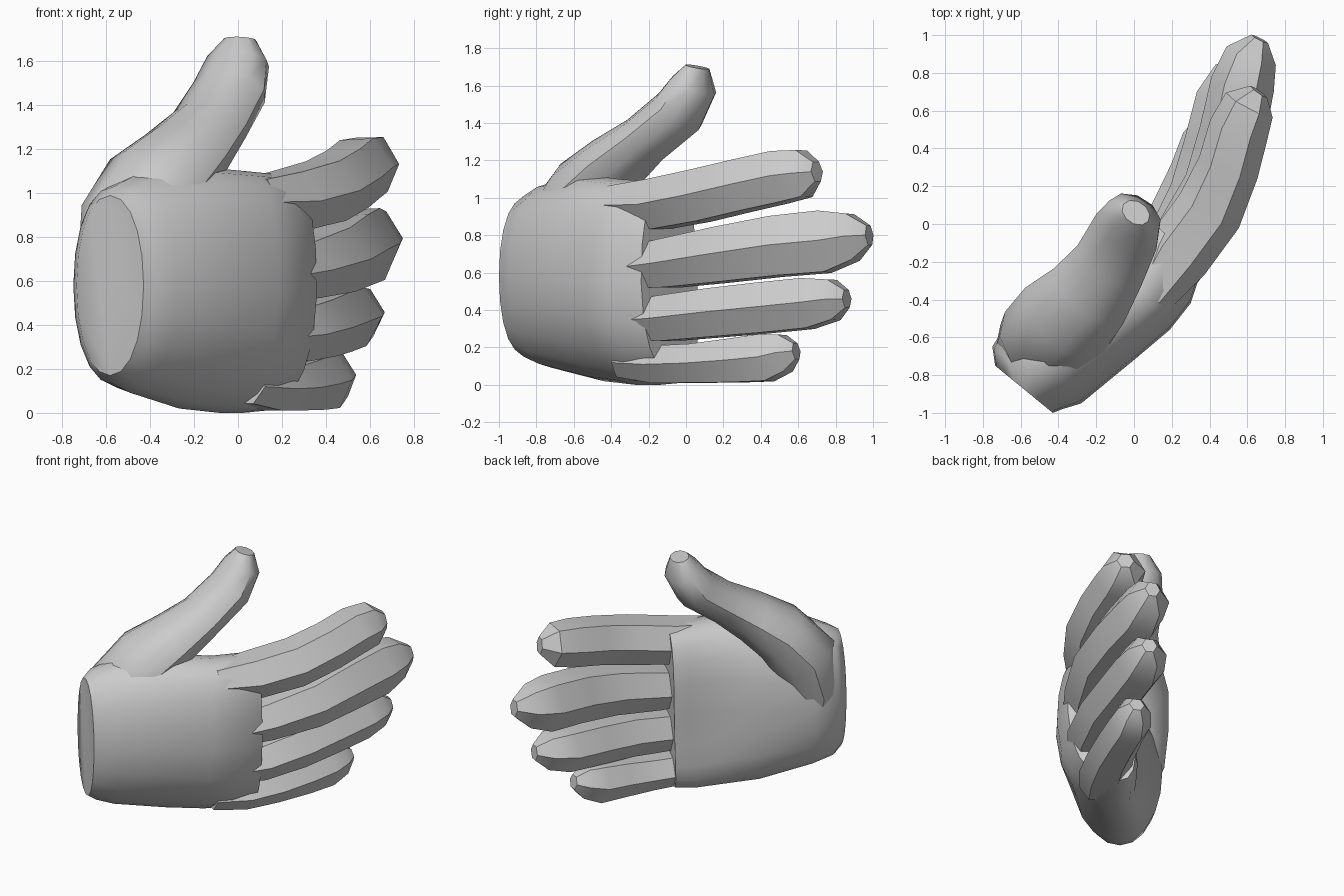
import bpy, bmesh, math
from mathutils import Vector

if "Cube" in bpy.data.objects:
    bpy.data.objects.remove(bpy.data.objects["Cube"], do_unlink=True)

# One plain grey for the whole hand
grey = bpy.data.materials.new("plain grey")
grey.use_nodes = True
GREY = (0.6, 0.6, 0.6, 1)
grey.diffuse_color = GREY
grey.node_tree.nodes["Principled BSDF"].inputs["Base Color"].default_value = GREY

BACK = Vector((0.82, -0.57, 0))  # direction the back of the hand faces


def loft(name, rings, angle):
    """Skin a list of equal-sized rings of points, closed by flat caps."""
    bm = bmesh.new()
    loops = [[bm.verts.new(p) for p in ring] for ring in rings]
    n = len(loops[0])
    for a, b in zip(loops, loops[1:]):
        for i in range(n):
            j = (i + 1) % n
            bm.faces.new((a[i], a[j], b[j], b[i]))
    bm.faces.new(loops[0])
    bm.faces.new(loops[-1])
    bmesh.ops.recalc_face_normals(bm, faces=bm.faces)
    mesh = bpy.data.meshes.new(name)
    bm.to_mesh(mesh)
    bm.free()
    mesh.materials.append(grey)
    ob = bpy.data.objects.new(name, mesh)
    bpy.context.collection.objects.link(ob)
    bpy.ops.object.select_all(action='DESELECT')
    ob.select_set(True)
    bpy.context.view_layer.objects.active = ob
    bpy.ops.object.shade_smooth_by_angle(angle=math.radians(angle))


def digit(name, path, sides=6, angle=35):
    """Tube along a path of (x, y, z, thickness radius, height radius)."""
    pts = [Vector(p[:3]) for p in path]
    rings = []
    for i, p in enumerate(path):
        t = (pts[min(i + 1, len(pts) - 1)] - pts[max(i - 1, 0)]).normalized()
        a = (BACK - t * BACK.dot(t)).normalized()
        b = t.cross(a)
        rings.append([pts[i] + a * p[3] * math.cos(k * math.tau / sides)
                      + b * p[4] * math.sin(k * math.tau / sides) for k in range(sides)])
    loft(name, rings, angle)


def palm_ring(bx, by, px, py, lo, hi, power, lean, sides=20):
    """Rounded section between a back and a palm point; its foot leans palmward."""
    mid = Vector(((bx + px) / 2, (by + py) / 2, (lo + hi) / 2))
    across = Vector(((bx - px) / 2, (by - py) / 2, 0))
    ring = []
    for k in range(sides):
        c, s = math.cos(k * math.tau / sides), math.sin(k * math.tau / sides)
        u = math.copysign(abs(c) ** (2 / power), c)
        v = math.copysign(abs(s) ** (2 / power), s)
        ring.append(mid + across * u + Vector((0, 0, v * (hi - lo) / 2))
                    - BACK * lean * min(v, 0) ** 2)
    return ring


# Palm, from the flat wrist end to the finger webs
loft("palm", [palm_ring(*s) for s in (
    (-0.43, -1.00, -0.735, -0.75, 0.17, 0.99, 2.1, 0),
    (-0.38, -0.98, -0.75, -0.65, 0.13, 1.03, 2.1, 0),
    (-0.28, -0.95, -0.66, -0.50, 0.09, 1.08, 2.1, 0.02),
    (0.00, -0.72, -0.34, -0.30, 0.02, 1.12, 2.2, 0.12),
    (0.19, -0.56, -0.11, -0.15, 0.00, 1.10, 2.4, 0.15),
    (0.30, -0.42, -0.02, -0.02, 0.00, 1.09, 2.5, 0.14),
    (0.36, -0.24, 0.05, 0.06, 0.01, 1.08, 2.5, 0.10))], 45)

# Thumb, growing out of the fleshy mound beside the wrist
digit("thumb", [
    (-0.51, -0.66, 0.42, 0.15, 0.10),
    (-0.52, -0.67, 0.64, 0.23, 0.17),
    (-0.475, -0.62, 0.87, 0.26, 0.23),
    (-0.37, -0.51, 1.05, 0.27, 0.20),
    (-0.24, -0.38, 1.18, 0.235, 0.165),
    (-0.13, -0.22, 1.31, 0.20, 0.135),
    (-0.04, -0.04, 1.46, 0.185, 0.14),
    (0.00, 0.04, 1.60, 0.155, 0.12),
    (0.01, 0.06, 1.70, 0.08, 0.06)], sides=10, angle=40)

# Four fingers
digit("index_finger", [
    (0.08, -0.38, 0.96, 0.13, 0.12),
    (0.23, -0.16, 0.965, 0.18, 0.155),
    (0.40, 0.07, 1.01, 0.18, 0.16),
    (0.50, 0.30, 1.065, 0.165, 0.16),
    (0.555, 0.50, 1.11, 0.16, 0.16),
    (0.61, 0.63, 1.13, 0.14, 0.145),
    (0.66, 0.70, 1.14, 0.055, 0.06)])
digit("middle_finger", [
    (0.14, -0.34, 0.62, 0.14, 0.12),
    (0.28, -0.09, 0.65, 0.18, 0.15),
    (0.44, 0.19, 0.695, 0.18, 0.17),
    (0.52, 0.48, 0.74, 0.175, 0.185),
    (0.575, 0.74, 0.765, 0.17, 0.19),
    (0.62, 0.89, 0.79, 0.14, 0.145),
    (0.665, 0.98, 0.80, 0.05, 0.06)])
digit("ring_finger", [
    (0.10, -0.34, 0.34, 0.14, 0.11),
    (0.24, -0.11, 0.355, 0.18, 0.14),
    (0.36, 0.15, 0.385, 0.175, 0.15),
    (0.43, 0.40, 0.41, 0.17, 0.155),
    (0.495, 0.65, 0.435, 0.17, 0.155),
    (0.55, 0.79, 0.455, 0.13, 0.125),
    (0.59, 0.86, 0.46, 0.05, 0.055)])
digit("little_finger", [
    (0.02, -0.34, 0.12, 0.12, 0.09),
    (0.13, -0.15, 0.11, 0.165, 0.115),
    (0.24, 0.05, 0.115, 0.155, 0.12),
    (0.33, 0.26, 0.13, 0.145, 0.135),
    (0.39, 0.43, 0.145, 0.14, 0.145),
    (0.44, 0.53, 0.17, 0.11, 0.115),
    (0.47, 0.59, 0.18, 0.05, 0.05)])
